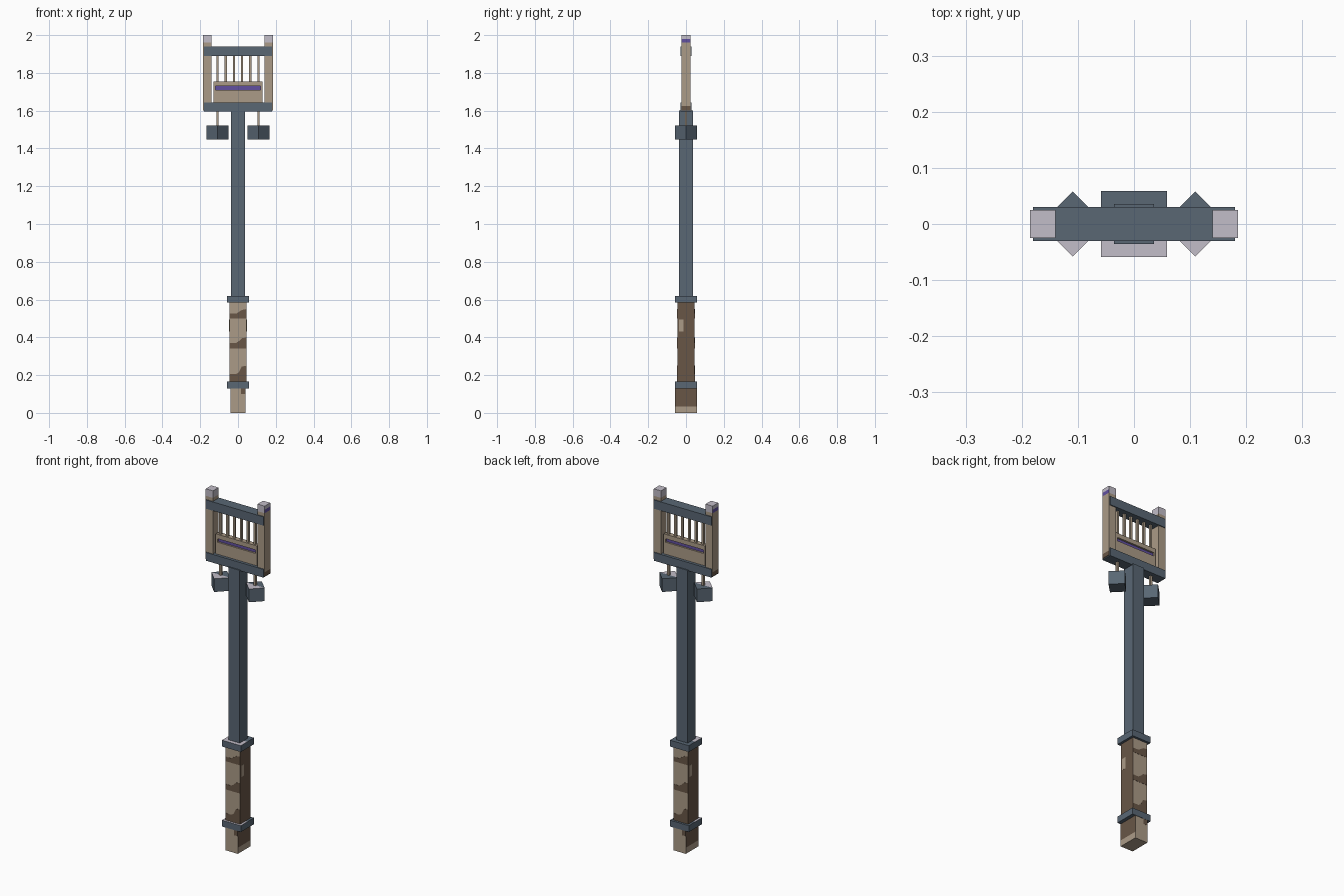
import bpy, bmesh
from math import radians
from mathutils import Matrix, Vector

cube = bpy.data.objects.get("Cube")
if cube:
    bpy.data.objects.remove(cube, do_unlink=True)


def material(name, rgb):
    m = bpy.data.materials.new(name)
    m.use_nodes = True
    m.diffuse_color = (*rgb, 1)
    m.node_tree.nodes["Principled BSDF"].inputs["Base Color"].default_value = (*rgb, 1)
    return m


slate = material("slate metal", (0.10, 0.135, 0.175))
tan = material("tan wood", (0.41, 0.33, 0.245))
brown = material("dark brown wood", (0.14, 0.094, 0.062))
pale = material("pale lavender", (0.54, 0.51, 0.58))
purple = material("purple", (0.12, 0.08, 0.35))


def finish(name, bm, *mats):
    bmesh.ops.recalc_face_normals(bm, faces=bm.faces)
    mesh = bpy.data.meshes.new(name)
    bm.to_mesh(mesh)
    bm.free()
    for m in mats:
        mesh.materials.append(m)
    obj = bpy.data.objects.new(name, mesh)
    bpy.context.collection.objects.link(obj)
    return obj


def box(name, x, y, z, *mats, turn=0, rule=None, cuts=()):
    """Box from (low, high) ranges, turned about its own upright axis."""
    bm = bmesh.new()
    bmesh.ops.create_cube(bm, size=1)
    size = Vector((x[1] - x[0], y[1] - y[0], z[1] - z[0]))
    centre = Vector((sum(x), sum(y), sum(z))) / 2
    bm.transform(Matrix.Translation(centre) @ Matrix.Rotation(radians(turn), 4, "Z")
                 @ Matrix.Diagonal((*size, 1)))
    for point, normal in cuts:
        bmesh.ops.bisect_plane(bm, geom=bm.verts[:] + bm.edges[:] + bm.faces[:],
                               plane_co=point, plane_no=normal)
    bm.normal_update()
    if rule:
        for f in bm.faces:
            f.material_index = rule(f.normal, f.calc_center_median())
    return finish(name, bm, *mats)


def both(r):
    return (-r, r)


def half_top(n, c):
    # Pale front half of an upward face
    return 1 if n.z > 0.5 and c.y < 0 else 0


middle = [((0, 0, 0), (0, 1, 0))]

# Handle: pommel, grip, collars and shaft
box("pommel", both(0.039), both(0.057), (0, 0.13), tan, brown,
    cuts=[((0, 0, 0.035), (0, 0, 1))],
    rule=lambda n, c: 1 if abs(n.x) > 0.5 and c.z > 0.035 else 0)
box("grip", both(0.046), both(0.046), (0.16, 0.59), tan, brown,
    rule=lambda n, c: 1 if abs(n.x) > 0.5 else 0)
for name, low in (("lower_collar", 0.13), ("upper_collar", 0.584)):
    box(name, both(0.059), both(0.059), (low, low + 0.036), slate, pale,
        cuts=middle, rule=half_top)
box("shaft", both(0.036), both(0.036), (0.62, 1.6), slate)

# Stepped dark patches on the grip: low z, left top, right top
for i, (low, left, right) in enumerate([(0.5, 0.525, 0.55), (0.34, 0.37, 0.4),
                                        (0.166, 0.205, 0.25)]):
    outline = [(-0.046, low), (0.046, low), (0.046, right), (0.02, right - 0.005),
               (0.005, left + 0.01), (-0.01, left), (-0.046, left)]
    for side, angle in (("front", 0), ("back", 180)):
        bm = bmesh.new()
        face = bm.faces.new([bm.verts.new((x, -0.046, z)) for x, z in outline])
        out = bmesh.ops.extrude_face_region(bm, geom=[face])["geom"]
        bmesh.ops.translate(bm, vec=(0, -0.001, 0),
                            verts=[v for v in out if isinstance(v, bmesh.types.BMVert)])
        bm.transform(Matrix.Rotation(radians(angle), 4, "Z"))
        finish(f"grip_patch_{side}_{i + 1}", bm, brown)

# Tan patch on each grip side, small dark patch on the pommel faces
for s, side in ((1, "left"), (-1, "right")):
    box(f"grip_side_patch_{side}", sorted((s * 0.046, s * 0.047)),
        sorted((-s * 0.036, -s * 0.012)), (0.43, 0.495), tan)
    box(f"pommel_patch_{side}", sorted((s * 0.015, s * 0.039)),
        sorted((-s * 0.057, -s * 0.058)), (0.1, 0.13), brown)

# Head frame
box("bottom_rail", both(0.18), both(0.03), (1.595, 1.642), slate)
box("top_rail", both(0.18), both(0.03), (1.89, 1.94), slate)

for s, side in ((1, "left"), (-1, "right")):
    # Post with dark foot, pale cap and purple band on its outer face
    def post_colour(n, c, s=s):
        if c.z > 1.96:
            return 3 if n.x * s > 0.5 and c.z < 1.98 else 2
        return 1 if n.x * s > 0.5 and c.z < 1.625 else 0

    box(f"post_{side}", sorted((s * 0.14, s * 0.185)), both(0.025), (1.6, 2),
        tan, brown, pale, purple, rule=post_colour,
        cuts=[((0, 0, z), (0, 0, 1)) for z in (1.625, 1.96, 1.98)])

    # Hanging block on a rod
    x = s * 0.109
    box(f"hanging_rod_{side}", (x - 0.006, x + 0.006), both(0.006), (1.51, 1.6), tan)
    box(f"hanging_block_{side}", (x - 0.041, x + 0.041), both(0.041), (1.447, 1.522),
        slate, pale, turn=45, cuts=middle, rule=half_top)

# Panel with a purple inlay recessed in its slot
box("panel_lower", both(0.13), both(0.014), (1.64, 1.71), tan)
box("panel_upper", both(0.13), both(0.014), (1.73, 1.755), tan)
for s, side in ((1, "left"), (-1, "right")):
    box(f"panel_end_{side}", sorted((s * 0.12, s * 0.13)), both(0.014), (1.71, 1.73), tan)
box("panel_inlay", both(0.12), both(0.004), (1.71, 1.73), purple)

# Upright bars
for i in range(6):
    x = -0.108 + i * 0.0432
    box(f"bar_{i + 1}", (x - 0.006, x + 0.006), both(0.006), (1.75, 1.895), tan)
